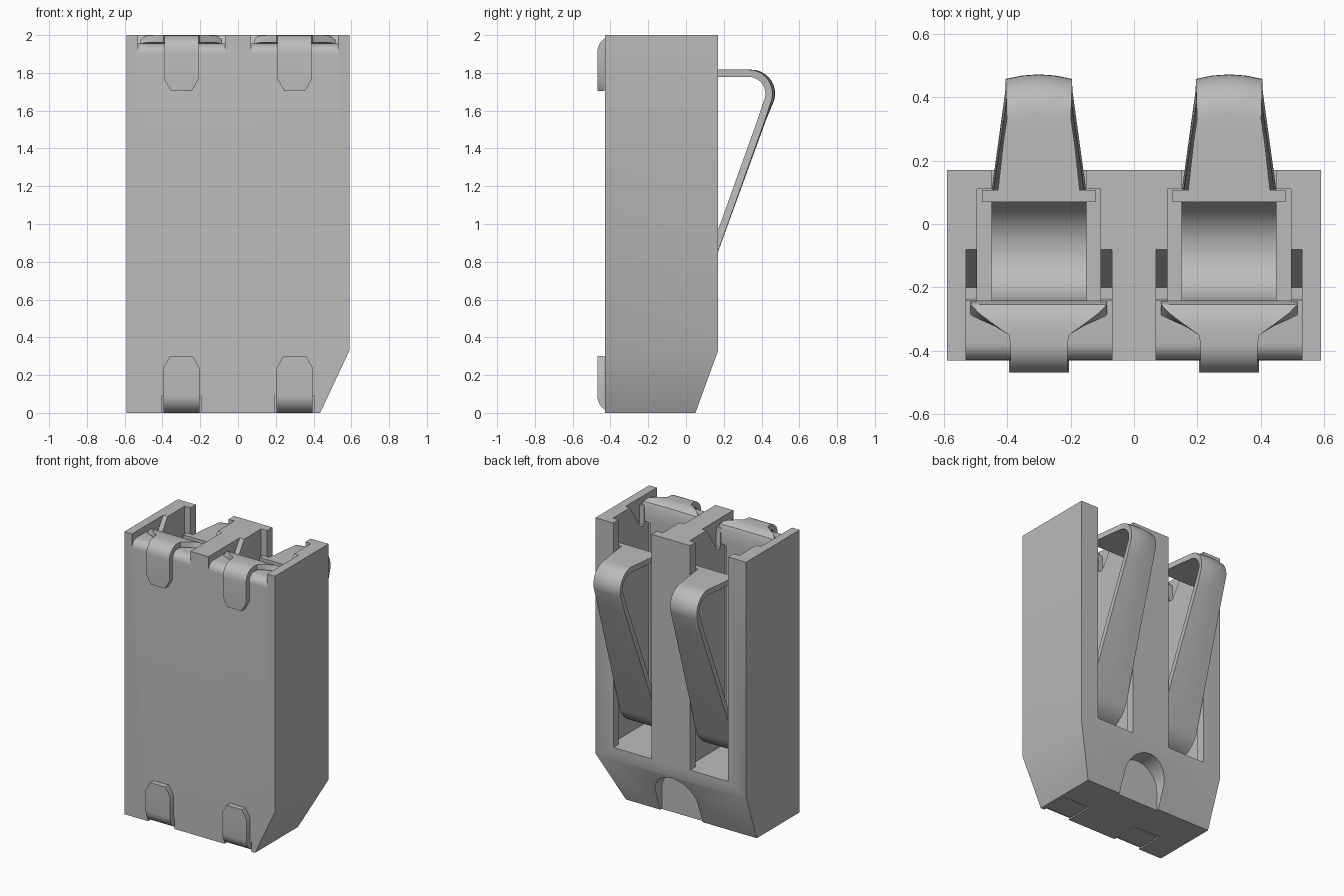
import bpy, bmesh, math
from mathutils import Vector

cube = bpy.data.objects.get("Cube")
if cube:
    bpy.data.objects.remove(cube, do_unlink=True)

grey = bpy.data.materials.new("mid grey")
grey.use_nodes = True
COLOUR = (0.5, 0.5, 0.5, 1)
grey.diffuse_color = COLOUR
grey.node_tree.nodes["Principled BSDF"].inputs["Base Color"].default_value = COLOUR


def finish(name, bm):
    bmesh.ops.recalc_face_normals(bm, faces=bm.faces)
    mesh = bpy.data.meshes.new(name)
    bm.to_mesh(mesh)
    bm.free()
    mesh.materials.append(grey)
    obj = bpy.data.objects.new(name, mesh)
    bpy.context.collection.objects.link(obj)
    return obj


def prism(name, points, axis, low, high):
    """Extrude a flat profile along axis 0 (x), 1 (y) or 2 (z)."""
    bm = bmesh.new()
    verts = []
    for p in points:
        co = list(p)
        co.insert(axis, low)
        verts.append(bm.verts.new(co))
    face = bm.faces.new(verts)
    moved = bmesh.ops.extrude_face_region(bm, geom=[face])["geom"]
    shift = Vector((0, 0, 0))
    shift[axis] = high - low
    bmesh.ops.translate(bm, vec=shift,
                        verts=[g for g in moved if isinstance(g, bmesh.types.BMVert)])
    return finish(name, bm)


def box(name, x0, x1, y0, y1, z0, z1):
    return prism(name, [(x0, y0), (x1, y0), (x1, y1), (x0, y1)], 2, z0, z1)


def apply(obj, modifier):
    bpy.ops.object.select_all(action='DESELECT')
    obj.select_set(True)
    bpy.context.view_layer.objects.active = obj
    bpy.ops.object.modifier_apply(modifier=modifier.name)


def combine(obj, other, operation='DIFFERENCE'):
    mod = obj.modifiers.new("combine", 'BOOLEAN')
    mod.operation = operation
    mod.solver = 'EXACT'
    mod.object = other
    apply(obj, mod)
    bpy.data.objects.remove(other, do_unlink=True)


def smooth(obj):
    bpy.ops.object.select_all(action='DESELECT')
    obj.select_set(True)
    bpy.context.view_layer.objects.active = obj
    bpy.ops.object.shade_smooth_by_angle(angle=math.radians(32))


def arc(cy, cz, r, start, end, steps):
    out = []
    for i in range(steps + 1):
        a = math.radians(start + (end - start) * i / steps)
        out.append((cy + r * math.cos(a), cz + r * math.sin(a)))
    return out


def strip(name, cx, path, thickness=0.038):
    """Bent sheet metal: path rows are (y, z, half width, crown)."""
    bm = bmesh.new()
    rows = []
    for y, z, half, crown in path:
        rows.append([bm.verts.new((cx + u * half, y - crown * u * u, z))
                     for u in (-1, -0.5, 0, 0.5, 1)])
    for a, b in zip(rows, rows[1:]):
        for i in range(4):
            bm.faces.new((a[i], a[i + 1], b[i + 1], b[i]))
    obj = finish(name, bm)
    mod = obj.modifiers.new("thickness", 'SOLIDIFY')
    mod.thickness = thickness
    mod.offset = 0
    mod.use_even_offset = True
    apply(obj, mod)
    smooth(obj)
    return obj


# Housing: side profile with back bevel, then trim the +x lower corner
housing = prism("housing", [(-0.43, 0), (0.05, 0), (0.17, 0.33), (0.17, 2), (-0.43, 2)],
                0, -0.59, 0.59)
combine(housing, prism("corner_cutter", [(0.435, 0), (0.59, 0.33), (0.8, 0.33),
                                         (0.8, -0.1), (0.388, -0.1)], 1, -1, 1))

# Thumb recess in the back bevel
arch = [(0.165, -0.1)] + arc(0, 0.145, 0.165, 0, 180, 20) + [(-0.165, -0.1)]
combine(housing, prism("arch_cutter", arch, 1, 0.035, 0.4))

# Rounded front lip and sloped notch at the top of each bay
notch = ([(-0.6, 2.2), (-0.6, 1.9), (-0.43, 1.9)]
         + arc(-0.375, 1.9, 0.055, 170, 90, 6)
         + [(-0.24, 1.955), (-0.235, 1.82), (-0.2, 1.82), (-0.08, 2.0), (-0.08, 2.2)])

for cx in (-0.3, 0.3):
    # Bay: wide pocket, narrower opening through the back wall
    combine(housing, box("pocket_cutter", cx - 0.195, cx + 0.195, -0.285, 0.11, 0.41, 2.2))
    combine(housing, box("opening_cutter", cx - 0.15, cx + 0.15, 0.0, 0.3, 0.41, 2.2))
    combine(housing, prism("notch_cutter", notch, 0, cx - 0.23, cx + 0.23))
    combine(housing, box("foot_cutter", cx - 0.105, cx + 0.105, -0.6, -0.22, -0.1, 0.09))
smooth(housing)

for side, cx in (("left", 0.3), ("right", -0.3)):
    # Hook over the front lip, widening into shoulders, down the bay
    path = [(-0.45, 1.705, 0.055, 0), (-0.45, 1.765, 0.09, 0)]
    path += [(y, z, 0.09, 0) for y, z in arc(-0.38, 1.91, 0.07, 180, 90, 7)]
    path += [(-0.35, 1.981, 0.095, 0), (-0.32, 1.981, 0.14, 0), (-0.29, 1.978, 0.19, 0),
             (-0.27, 1.965, 0.215, 0), (-0.26, 1.94, 0.215, 0), (-0.26, 1.85, 0.215, 0),
             (-0.26, 1.84, 0.15, 0)]
    # U bend at the bottom and the leaning spring arm
    path += [(y, z, 0.15, 0) for y, z in arc(-0.085, 0.72, 0.175, 180, 340, 16)]
    path += [(0.403, 1.55, 0.105, 0.005)]
    # Crowned curl and the return tab
    path += [(y, z, 0.101, 0.014) for y, z in arc(0.345, 1.69, 0.108, -15, 90, 9)]
    path += [(0.25, 1.798, 0.113, 0), (0.07, 1.798, 0.133, 0)]
    strip(side + "_spring_contact", cx, path)

    # Retaining ears on the return tab
    for s in (-1, 1):
        a, b = sorted((cx + s * 0.12, cx + s * 0.18))
        box(side + "_retaining_ear", a, b, 0.07, 0.108, 1.78, 1.817)

    # Lower clip wrapping from the front under the base
    foot = [(-0.45, 0.3, 0.06, 0), (-0.45, 0.24, 0.095, 0)]
    foot += [(y, z, 0.095, 0) for y, z in arc(-0.38, 0.09, 0.07, 180, 270, 7)]
    foot += [(-0.23, 0.02, 0.095, 0)]
    strip(side + "_lower_clip", cx, foot)
